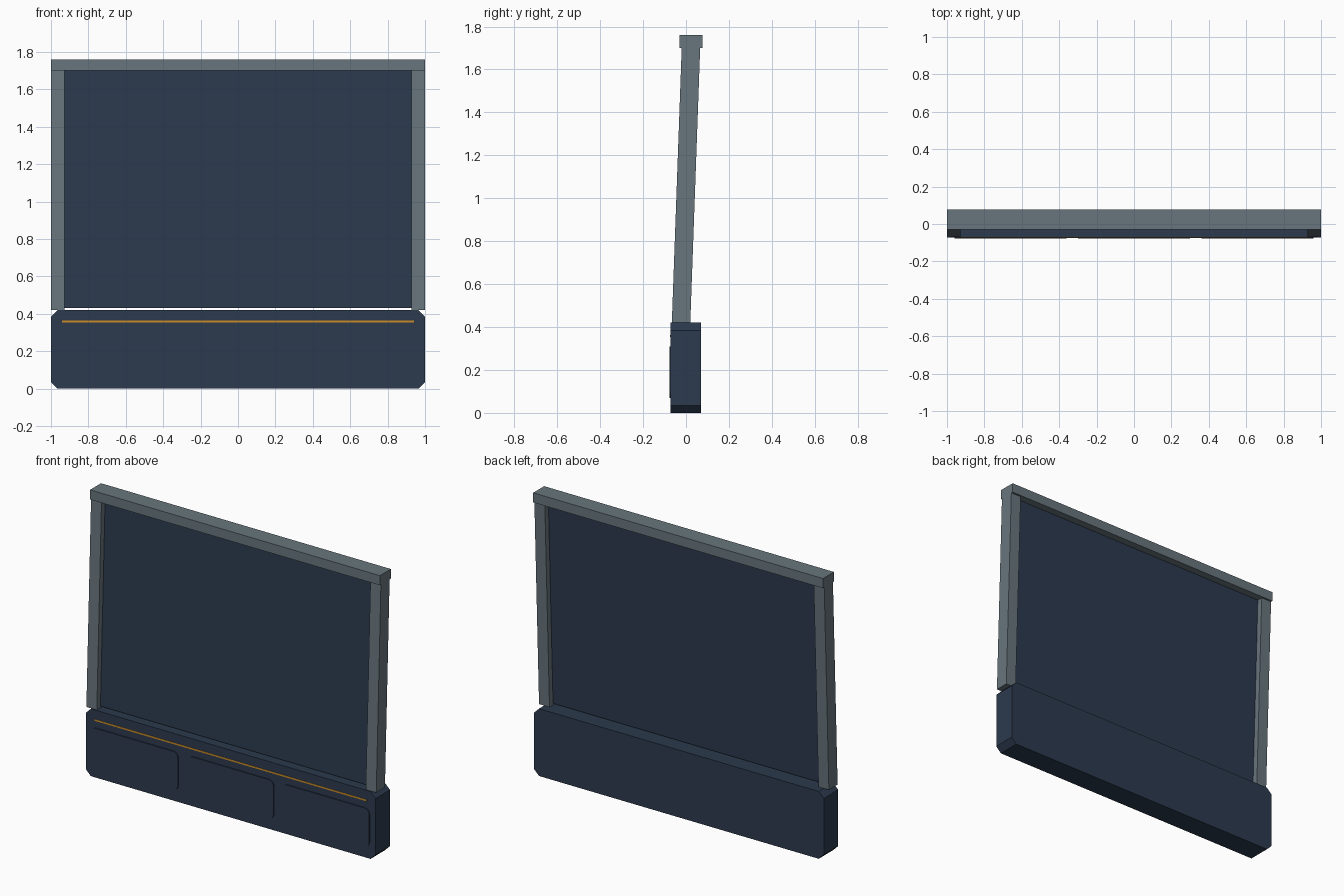
import bpy
import bmesh
import math

old = bpy.data.objects.get("Cube")
if old:
    bpy.data.objects.remove(old, do_unlink=True)


def material(name, color):
    m = bpy.data.materials.new(name)
    m.use_nodes = True
    m.diffuse_color = (*color, 1)
    m.node_tree.nodes["Principled BSDF"].inputs["Base Color"].default_value = (*color, 1)
    return m


navy = material("dark navy", (0.025, 0.042, 0.075))
steel = material("steel grey", (0.14, 0.18, 0.205))
amber = material("amber", (0.6, 0.27, 0.02))


def slab(name, mat, x, z, y, corner=0, segments=1, lean=0):
    """Box from x, z and y ranges, with cut or rounded corners in the front
    outline; lean is the shift in y per unit of height above the bottom."""
    bm = bmesh.new()
    bmesh.ops.create_cube(bm, size=1)
    for v in bm.verts:
        v.co.x = x[0] if v.co.x < 0 else x[1]
        v.co.y = y[0] if v.co.y < 0 else y[1]
        v.co.z = z[0] if v.co.z < 0 else z[1]
    if corner:
        edges = [e for e in bm.edges
                 if abs(e.verts[0].co.y - e.verts[1].co.y) > 0.001]
        bmesh.ops.bevel(bm, geom=edges, offset=corner, segments=segments,
                        profile=0.5, affect='EDGES')
    for v in bm.verts:
        v.co.y += lean * (v.co.z - z[0])
    bmesh.ops.recalc_face_normals(bm, faces=bm.faces)
    mesh = bpy.data.meshes.new(name)
    bm.to_mesh(mesh)
    bm.free()
    mesh.materials.append(mat)
    obj = bpy.data.objects.new(name, mesh)
    bpy.context.collection.objects.link(obj)
    return obj


LEAN = 0.046 / 1.28

# Base wall with cut corners
slab("base_wall", navy, (-1, 1), (0, 0.42), (-0.072, 0.07), corner=0.035)

# Three raised front panels with rounded corners
for label, cx in (("right", -0.66), ("middle", 0), ("left", 0.66)):
    slab("front_panel_" + label, navy, (cx - 0.3, cx + 0.3), (0.07, 0.31),
         (-0.078, -0.07), corner=0.035, segments=4)

# Thin accent stripe
slab("accent_stripe", amber, (-0.94, 0.94), (0.353, 0.363), (-0.074, -0.07))

# Leaning side posts
for label, x in (("right", (-1, -0.928)), ("left", (0.928, 1))):
    slab("post_" + label, steel, x, (0.42, 1.75), (-0.066, 0.02), lean=LEAN)

# Leaning pane between the posts, just clear of the base
slab("pane", navy, (-0.94, 0.94), (0.43, 1.73), (-0.03, -0.015), lean=LEAN)

# Top rail
slab("top_rail", steel, (-1, 1), (1.7, 1.76), (-0.03, 0.078))
